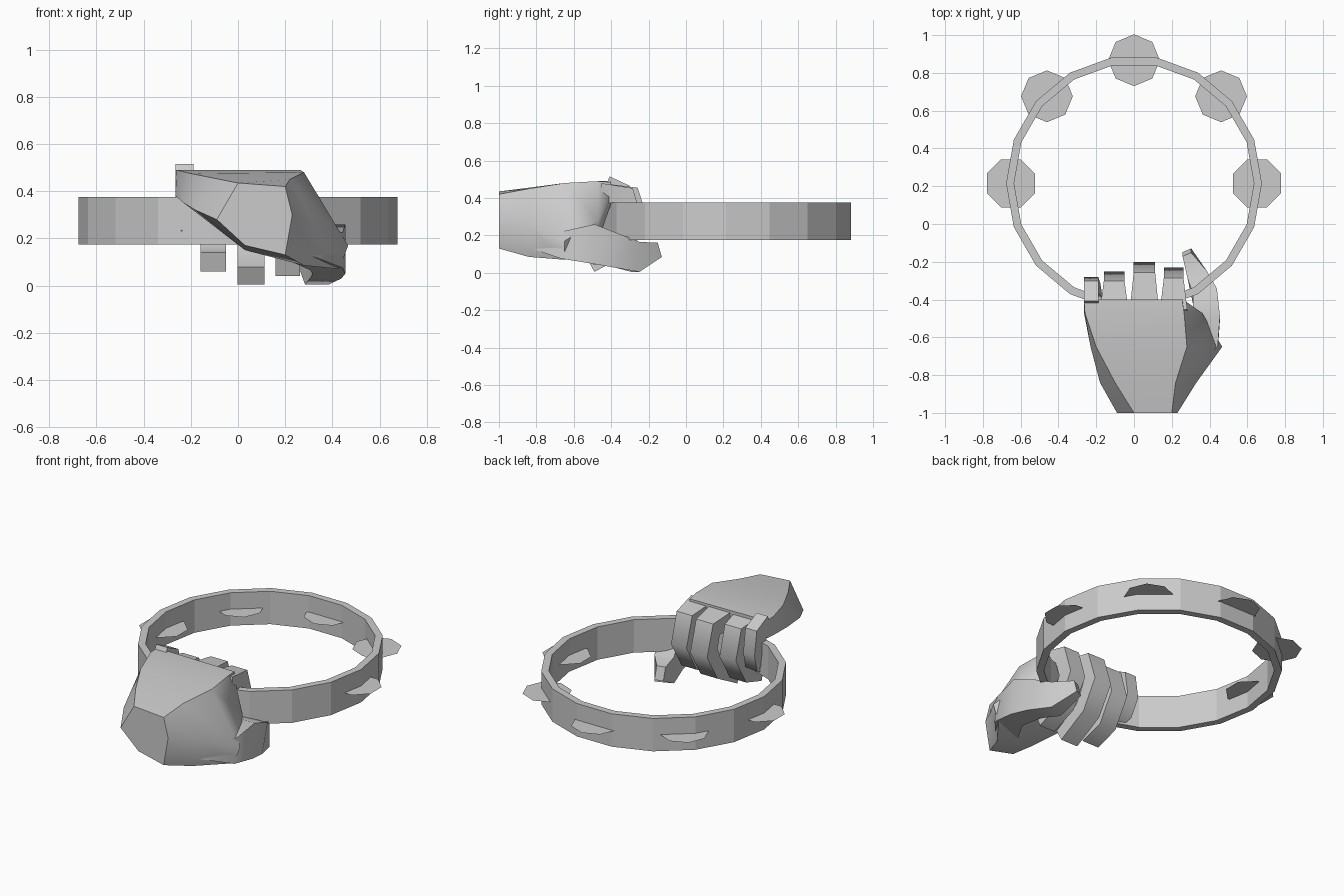
import bpy, bmesh, math
from mathutils import Vector

if "Cube" in bpy.data.objects:
    bpy.data.objects.remove(bpy.data.objects["Cube"])

CENTER = Vector((0, 0.215, 0.275))


def finish(name, bm, smooth=None):
    bmesh.ops.recalc_face_normals(bm, faces=bm.faces[:])
    me = bpy.data.meshes.new(name)
    bm.to_mesh(me)
    bm.free()
    ob = bpy.data.objects.new(name, me)
    bpy.context.collection.objects.link(ob)
    if smooth:
        bpy.ops.object.select_all(action='DESELECT')
        bpy.context.view_layer.objects.active = ob
        ob.select_set(True)
        bpy.ops.object.shade_smooth_by_angle(angle=math.radians(smooth))
    return ob


def loft(name, rings, closed=False, smooth=None):
    bm = bmesh.new()
    vs = [[bm.verts.new(p) for p in r] for r in rings]
    n = len(rings[0])
    pairs = list(zip(vs, vs[1:]))
    if closed:
        pairs.append((vs[-1], vs[0]))
    for a, b in pairs:
        for i in range(n):
            j = (i + 1) % n
            bm.faces.new((a[i], a[j], b[j], b[i]))
    if not closed:
        bm.faces.new(vs[0])
        bm.faces.new(vs[-1])
    return finish(name, bm, smooth)


def limb(name, path):
    # square tube along (x, y, z, half width, half thickness) points
    pts = [Vector(p[:3]) for p in path]
    rings = []
    for i, p in enumerate(path):
        t = (pts[min(i + 1, len(pts) - 1)] - pts[max(i - 1, 0)]).normalized()
        side = Vector((1, 0, 0))
        side = (side - t * side.dot(t)).normalized()
        up = side.cross(t)
        rings.append([pts[i] + side * p[3] * a + up * p[4] * b
                      for a, b in ((-1, -1), (1, -1), (1, 1), (-1, 1))])
    return loft(name, rings, smooth=55)


# tambourine frame: 18-sided band
band = []
for i in range(18):
    a = math.radians(20 * i)
    d = Vector((math.cos(a), math.sin(a), 0))
    band.append([CENTER + d * r + Vector((0, 0, z))
                 for r, z in ((.677, -.1), (.677, .1), (.635, .1), (.635, -.1))])
loft("frame_band", band, closed=True)

# five flat octagonal jingles
for i in range(5):
    a = math.radians(45 * i)
    bm = bmesh.new()
    bmesh.ops.create_circle(bm, cap_ends=True, cap_tris=True, segments=8, radius=.137)
    ob = finish("jingle_%d" % (i + 1), bm)
    ob.location = CENTER + Vector((math.cos(a), math.sin(a), 0)) * .652
    ob.rotation_euler.z = math.radians(22.5 if i in (0, 4) else 0)

# palm and wrist: sections (x, z) along y
sections = {
    -1.0: ((0, .435), (.2, .42), (.23, .3), (.2, .13), (.03, .17), (-.09, .28)),
    -.84: ((-.1, .455), (.22, .45), (.33, .25), (.28, .085), (.03, .15), (-.18, .32)),
    -.65: ((-.2, .475), (.28, .48), (.467, .17), (.43, .07), (.0, .2), (-.23, .35)),
    -.47: ((-.26, .49), (.265, .49), (.36, .28), (.32, .17), (.0, .26), (-.265, .38)),
    -.4: ((-.265, .49), (.255, .485), (.26, .43), (.25, .37), (0, .37), (-.265, .385)),
}
loft("palm", [[(x, y, z) for x, z in s] for y, s in sections.items()], smooth=50)

# fingers hooked over the frame: x, half width, reach, tip height
for name, x, w, reach, tip in (("index_finger", .21, .052, -.03, .08),
                               ("middle_finger", .055, .057, 0, .042),
                               ("ring_finger", -.105, .055, -.05, .1)):
    limb(name, [(x, -.46, .43, w + .02, .05),
                (x, -.29 + reach, .41, w, .055),
                (x, -.25 + reach, .28, w, .05),
                (x, -.33 + reach, .14, w, .045),
                (x, -.51, tip, w, .042)])
limb("little_finger", [(-.227, -.43, .465, .038, .055),
                       (-.227, -.35, .43, .038, .06),
                       (-.227, -.325, .32, .038, .045),
                       (-.215, -.35, .23, .038, .035),
                       (-.205, -.39, .21, .036, .03)])

# thumb gripping from below
limb("thumb", [(.2, -.84, .2, .06, .06),
               (.375, -.62, .145, .078, .075),
               (.385, -.5, .155, .07, .105),
               (.375, -.38, .12, .065, .09),
               (.335, -.27, .085, .055, .08),
               (.28, -.15, .12, .025, .04)])
